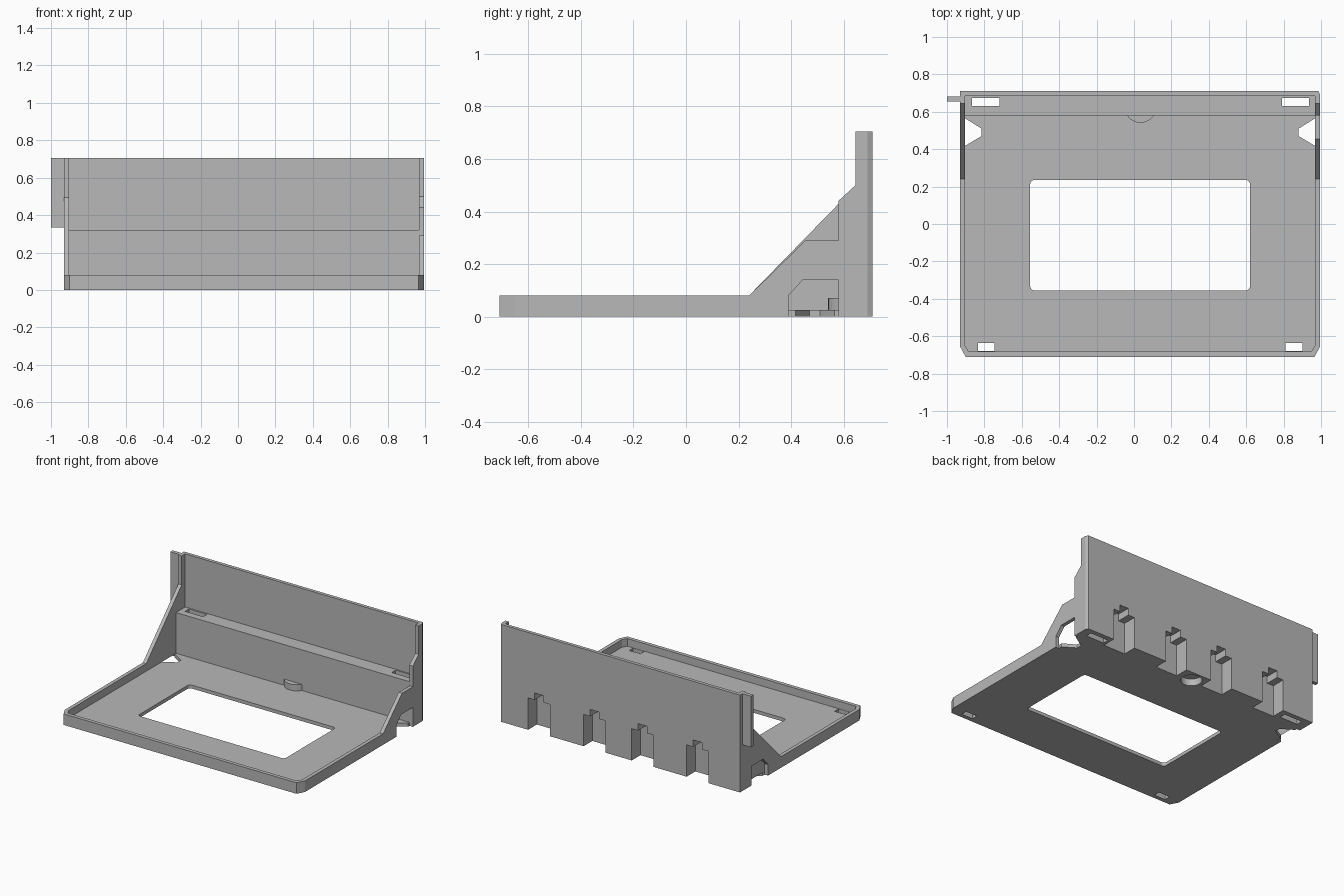
import bpy, bmesh, math
from mathutils import Vector

cube = bpy.data.objects.get("Cube")
if cube:
    bpy.data.objects.remove(cube, do_unlink=True)

grey = bpy.data.materials.new("plain_grey")
grey.use_nodes = True
colour = (0.48, 0.48, 0.48, 1)
grey.diffuse_color = colour
grey.node_tree.nodes["Principled BSDF"].inputs["Base Color"].default_value = colour


def prism(name, outline, low, high, axis="z"):
    """Extrude an outline: (x, y) along z, or (y, z) along x."""
    bm = bmesh.new()
    if axis == "z":
        verts = [bm.verts.new((a, b, low)) for a, b in outline]
        push = Vector((0, 0, high - low))
    else:
        verts = [bm.verts.new((low, a, b)) for a, b in outline]
        push = Vector((high - low, 0, 0))
    face = bm.faces.new(verts)
    new = bmesh.ops.extrude_face_region(bm, geom=[face])["geom"]
    bmesh.ops.translate(bm, vec=push, verts=[v for v in new if isinstance(v, bmesh.types.BMVert)])
    bmesh.ops.recalc_face_normals(bm, faces=bm.faces)
    mesh = bpy.data.meshes.new(name)
    bm.to_mesh(mesh)
    bm.free()
    mesh.materials.append(grey)
    obj = bpy.data.objects.new(name, mesh)
    bpy.context.collection.objects.link(obj)
    return obj


def rect(x0, x1, y0, y1):
    return [(x0, y0), (x1, y0), (x1, y1), (x0, y1)]


def circle(x, y, r, n=32):
    return [(x + r * math.cos(math.tau * i / n), y + r * math.sin(math.tau * i / n)) for i in range(n)]


def rounded(x0, x1, y0, y1, r, n=5):
    pts = []
    corners = [(x1 - r, y1 - r), (x0 + r, y1 - r), (x0 + r, y0 + r), (x1 - r, y0 + r)]
    for q, (cx, cy) in enumerate(corners):
        for i in range(n + 1):
            a = math.pi / 2 * (q + i / n)
            pts.append((cx + r * math.cos(a), cy + r * math.sin(a)))
    return pts


def cut(obj, cutters):
    for c in cutters:
        m = obj.modifiers.new("cut", "BOOLEAN")
        m.operation, m.solver, m.object = "DIFFERENCE", "EXACT", c
    bpy.context.view_layer.update()
    done = bpy.data.meshes.new_from_object(obj.evaluated_get(bpy.context.evaluated_depsgraph_get()))
    obj.modifiers.clear()
    obj.data = done


LEFT, RIGHT, FRONT, BACK = -0.93, 0.995, -0.71, 0.71
WALL, STEP = 0.027, 0.58
IN_L, IN_R = LEFT + WALL, RIGHT - WALL

# Cutters shared by several parts
side_hole = prism("side_hole_cutter", [(0.39, -0.1), (0.39, 0.08), (0.445, 0.14), (STEP, 0.14), (STEP, -0.1)],
                  -1.2, -0.903, "x")
side_hole_2 = prism("side_hole_cutter", [(0.39, -0.1), (0.39, 0.08), (0.445, 0.14), (STEP, 0.14), (STEP, -0.1)],
                    IN_R, 1.2, "x")
recess = prism("recess_cutter", circle(0.035, 0.625, 0.07), -0.1, 0.05)
corner = prism("corner_cutter", [(0.98, 0.72), (1.1, 0.72), (1.1, 0.68), (1.0, 0.68)], -0.1, 1)
helpers = [side_hole, side_hole_2, recess, corner]

# Shallow tray with rim, window, slots and side notches
tray = prism("tray", [(LEFT, STEP), (LEFT, -0.655), (LEFT + 0.03, FRONT), (RIGHT - 0.03, FRONT),
                      (RIGHT, -0.655), (RIGHT, STEP)], 0, 0.08)
cuts = [
    prism("inner_cutter", [(IN_L, 0.7), (IN_L, -0.65), (IN_L + 0.02, -0.683), (IN_R - 0.02, -0.683),
                           (IN_R, -0.65), (IN_R, 0.7)], 0.025, 0.3),
    prism("window_cutter", rounded(-0.555, 0.62, -0.355, 0.235, 0.022), -0.1, 0.2),
    prism("slot_cutter", rect(-0.835, -0.745, -0.68, -0.635), -0.1, 0.2),
    prism("slot_cutter", rect(0.81, 0.90, -0.68, -0.635), -0.1, 0.2),
]
for edge, s in ((LEFT, 1), (RIGHT, -1)):
    cuts.append(prism("notch_cutter", [(edge - s * 0.05, 0.37), (edge + s * 0.115, 0.47),
                                       (edge + s * 0.115, 0.51), (edge - s * 0.05, 0.61)], -0.1, 0.024))
    cuts.append(prism("notch_cutter", [(edge + s * WALL, 0.418), (edge + s * 0.115, 0.47),
                                       (edge + s * 0.115, 0.51), (edge + s * WALL, 0.565)], -0.1, 0.1))
cut(tray, cuts + [side_hole, side_hole_2, recess])
helpers += cuts

# Back wall with ledge, keyed notches and slots
back = prism("back_wall_and_ledge", [(STEP, 0), (BACK, 0), (BACK, 0.705), (0.685, 0.705), (0.685, 0.32),
                                     (STEP, 0.32)], IN_L, IN_R, "x")
cuts = []
for x in (0.68, 0.235, -0.15, -0.59):
    cuts.append(prism("key_cutter", rect(x - 0.088, x + 0.088, 0.61, 0.8), -0.1, 0.23))
    cuts.append(prism("key_head_cutter", rect(x - 0.036, x + 0.036, 0.61, 0.8), 0.2, 0.28))
for x in (-0.865, 0.79):
    cuts.append(prism("ledge_slot_cutter", rect(x, x + 0.145, 0.63, 0.675), -0.1, 0.5))
cut(back, cuts + [recess])
helpers += cuts

# Half-round boss at the foot of the ledge
boss = prism("round_boss", circle(0.035, 0.625, 0.084), 0, 0.07)
cut(boss, [recess])

# Sloped side cheeks
column = [(0.645, 0.705), (BACK, 0.705), (BACK, 0), (STEP, 0), (STEP, 0.08)]
left_cheek = prism("right_cheek", [(0.24, 0.08), (0.645, 0.495)] + column, LEFT, IN_L, "x")
cut(left_cheek, [side_hole])
right_cheek = prism("left_cheek", [(0.24, 0.08), (0.455, 0.29), (STEP, 0.29), (STEP, 0.44), (0.645, 0.5)] + column,
                    IN_R, RIGHT, "x")
cut(right_cheek, [side_hole_2, corner])

# Side tab
prism("side_tab", rect(-1.0, LEFT, 0.655, 0.682), 0.335, 0.705)

for h in helpers:
    bpy.data.objects.remove(h, do_unlink=True)
